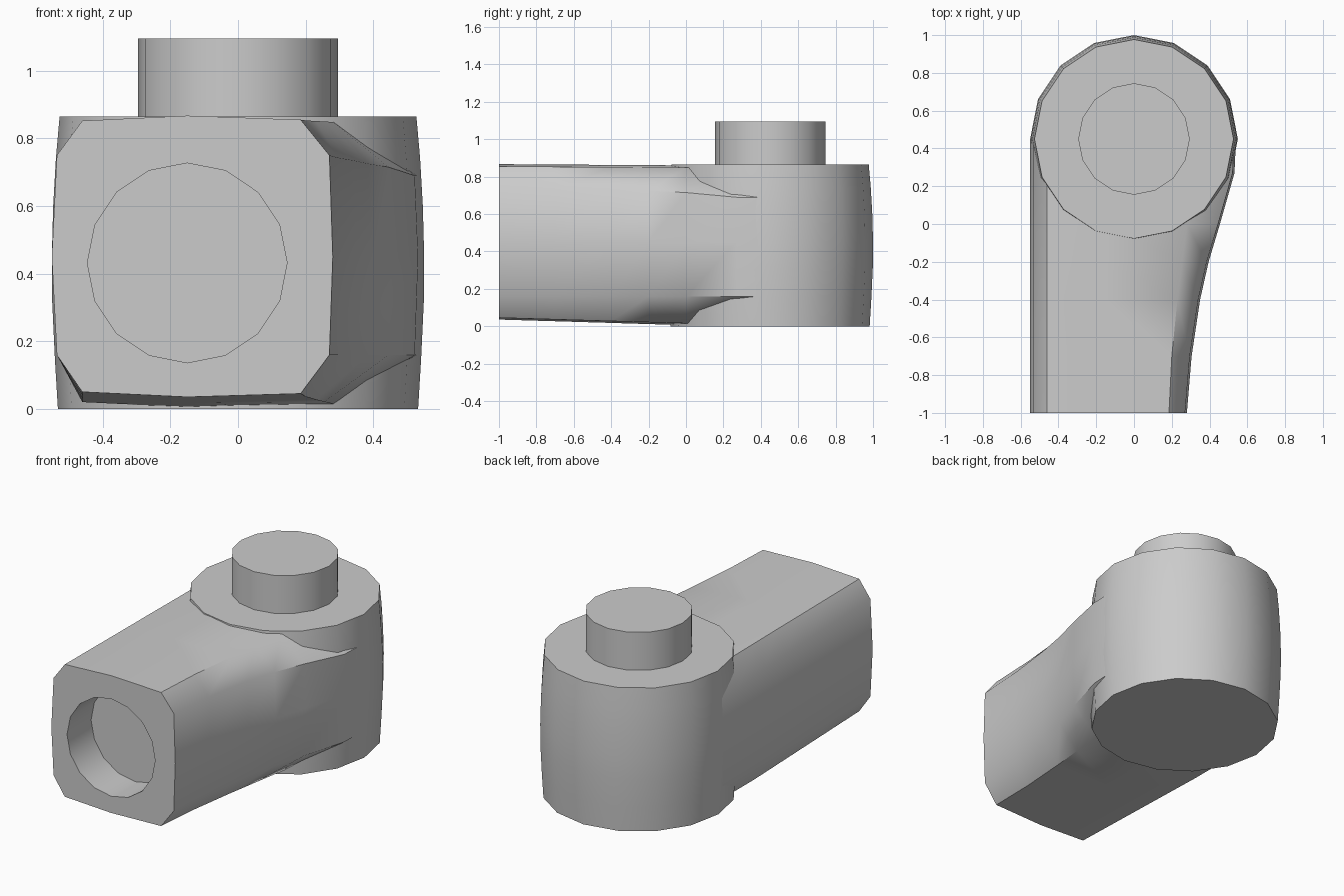
import bpy, bmesh, math

if "Cube" in bpy.data.objects:
    bpy.data.objects.remove(bpy.data.objects["Cube"])

SIDES = 16


def loft(name, rings):
    """Closed mesh skinned through equal-length rings of points, with end caps."""
    bm = bmesh.new()
    loops = [[bm.verts.new(p) for p in ring] for ring in rings]
    n = len(rings[0])
    for a, b in zip(loops, loops[1:]):
        for i in range(n):
            j = (i + 1) % n
            bm.faces.new((a[i], a[j], b[j], b[i]))
    bm.faces.new(loops[0][::-1])
    bm.faces.new(loops[-1])
    bmesh.ops.recalc_face_normals(bm, faces=bm.faces)
    mesh = bpy.data.meshes.new(name)
    bm.to_mesh(mesh)
    bm.free()
    obj = bpy.data.objects.new(name, mesh)
    bpy.context.collection.objects.link(obj)
    return obj


def circle(r, place):
    return [place(r * math.cos(math.tau * i / SIDES), r * math.sin(math.tau * i / SIDES))
            for i in range(SIDES)]


def upright(name, profile):
    """Round part standing on the head axis; profile is (radius, z)."""
    return loft(name, [circle(r, lambda u, v: (u, 0.45 + v, z)) for r, z in profile])


def activate(obj):
    bpy.ops.object.select_all(action='DESELECT')
    obj.select_set(True)
    bpy.context.view_layer.objects.active = obj


# Barrel-shaped head and the pin on top of it
head = upright("head", [(0.532, 0), (0.541, 0.15), (0.549, 0.32), (0.55, 0.45),
                        (0.546, 0.6), (0.538, 0.74), (0.527, 0.865)])
pin = upright("pin", [(0.295, 0.86), (0.295, 1.095)])


# Arm: chamfered section whose right side flares into the head
def section(y, right, corner, shoulder, top, bottom):
    pts = [(right, 0.45), (right - 0.01, shoulder), (corner, top - 0.012), (-0.15, top),
           (-0.46, top - 0.015), (-0.535, shoulder), (-0.55, 0.45), (-0.535, 0.16),
           (-0.46, bottom + 0.015), (-0.15, bottom), (corner, bottom + 0.01),
           (right - 0.01, 0.16)]
    return [(x, y, z) for x, z in pts]


arm = loft("arm", [section(*s) for s in [
    (-1.0, 0.28, 0.185, 0.75, 0.867, 0.036),
    (-0.7, 0.305, 0.20, 0.743, 0.865, 0.027),
    (-0.4, 0.35, 0.23, 0.735, 0.863, 0.018),
    (-0.2, 0.395, 0.255, 0.725, 0.862, 0.012),
    (0.0, 0.455, 0.28, 0.715, 0.86, 0.006),
    (0.27, 0.532, 0.32, 0.69, 0.858, 0.006),
    (0.45, 0.54, 0.35, 0.69, 0.856, 0.006)]])

# Round socket in the front end, matching the pin
cutter = loft("socket_cutter", [circle(0.295, lambda u, v: (-0.15 + u, y, 0.432 + v))
                                for y in (-1.1, -0.77)])
cutter.hide_render = True
cut = arm.modifiers.new("socket", 'BOOLEAN')
cut.operation = 'DIFFERENCE'
cut.solver = 'EXACT'
cut.object = cutter
activate(arm)
bpy.ops.object.modifier_apply(modifier=cut.name)
bpy.data.objects.remove(cutter)

# Smooth walls, sharp rims
for part in (head, pin, arm):
    activate(part)
    bpy.ops.object.shade_smooth_by_angle(angle=math.radians(45))
